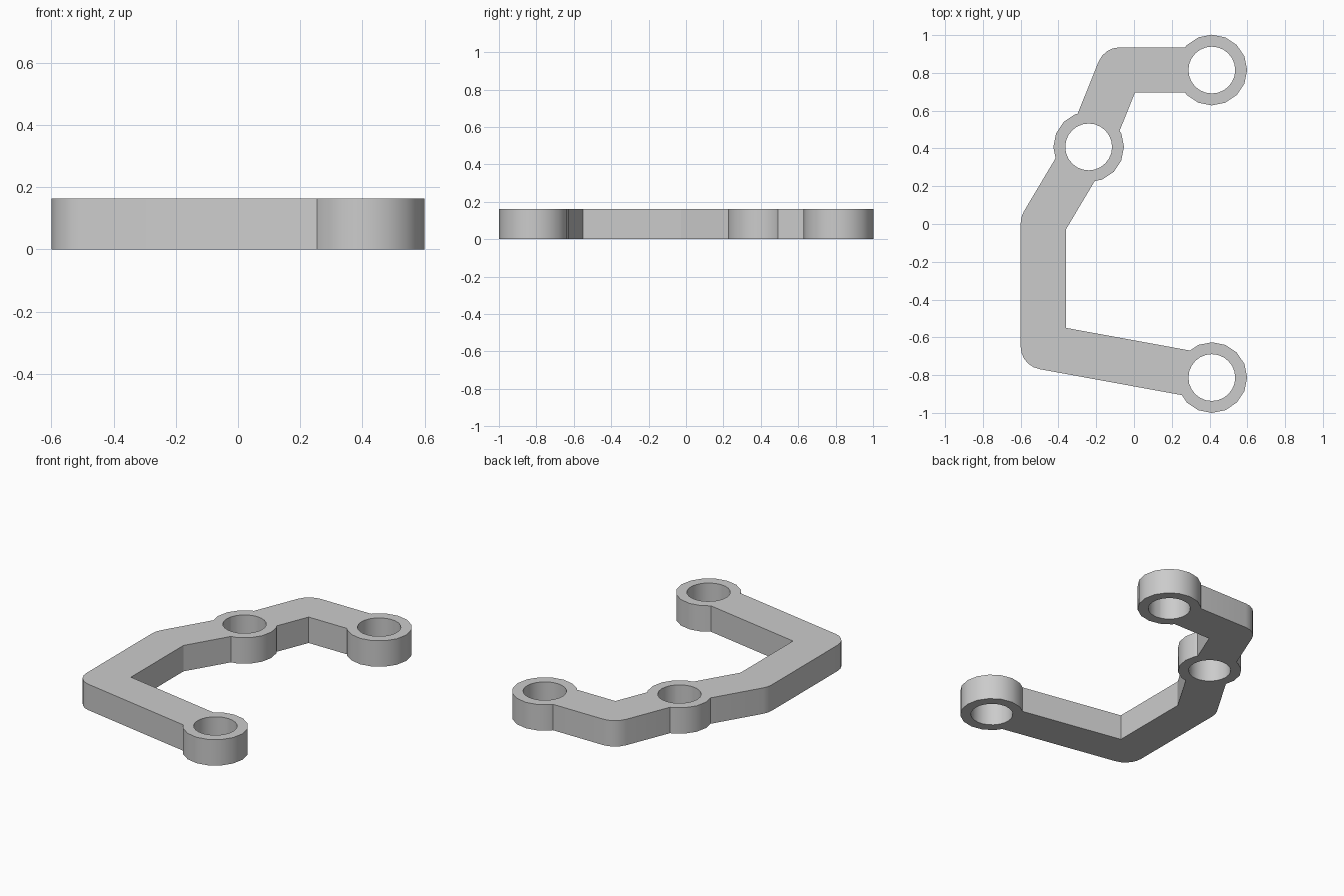
import bpy
import bmesh
import math
from mathutils import Vector

HEIGHT = 0.163
HALF_WIDTH = 0.12
BOSS_RADIUS = 0.187
HOLE_RADIUS = 0.124

# Centre line of the arm, from the front boss round to the back boss
PATH = [Vector(p) for p in ((0.412, -0.813), (-0.48, -0.65), (-0.48, 0.005),
                            (-0.24, 0.408), (-0.076, 0.815), (0.412, 0.815))]
BOSSES = [PATH[0], PATH[3], PATH[5]]

cube = bpy.data.objects.get("Cube")
if cube:
    bpy.data.objects.remove(cube, do_unlink=True)

grey = bpy.data.materials.new("plain grey")
grey.use_nodes = True
colour = (0.6, 0.6, 0.6, 1)
grey.diffuse_color = colour
grey.node_tree.nodes["Principled BSDF"].inputs["Base Color"].default_value = colour


def prism(name, loops, bottom, top):
    """Extrude closed flat loops into solid prisms in one object."""
    bm = bmesh.new()
    for loop in loops:
        face = bm.faces.new([bm.verts.new((p.x, p.y, bottom)) for p in loop])
        side = bmesh.ops.extrude_face_region(bm, geom=[face])
        verts = [v for v in side["geom"] if isinstance(v, bmesh.types.BMVert)]
        bmesh.ops.translate(bm, verts=verts, vec=(0, 0, top - bottom))
    bmesh.ops.recalc_face_normals(bm, faces=bm.faces)
    mesh = bpy.data.meshes.new(name)
    bm.to_mesh(mesh)
    bm.free()
    mesh.materials.append(grey)
    obj = bpy.data.objects.new(name, mesh)
    bpy.context.collection.objects.link(obj)
    return obj


def circle(centre, radius, sides):
    return [centre + radius * Vector((math.cos(a), math.sin(a)))
            for a in (2 * math.pi * i / sides for i in range(sides))]


def arm_outline():
    """Offset the centre line: round outer bends, mitred inner bends."""
    dirs = [(b - a).normalized() for a, b in zip(PATH, PATH[1:])]
    normals = [Vector((-d.y, d.x)) for d in dirs]
    outer = [PATH[0] + normals[0] * HALF_WIDTH]
    inner = [PATH[0] - normals[0] * HALF_WIDTH]
    for point, n0, n1 in zip(PATH[1:-1], normals, normals[1:]):
        mitre = (n0 + n1) * HALF_WIDTH / (1 + n0.dot(n1))
        inner.append(point - mitre)
        turn = math.atan2(n0.cross(n1), n0.dot(n1))
        if turn > -0.3:
            outer.append(point + mitre)
            continue
        steps = max(2, round(abs(turn) / math.radians(16)))
        start = math.atan2(n0.y, n0.x)
        for i in range(steps + 1):
            a = start + turn * i / steps
            outer.append(point + HALF_WIDTH * Vector((math.cos(a), math.sin(a))))
    outer.append(PATH[-1] + normals[-1] * HALF_WIDTH)
    inner.append(PATH[-1] - normals[-1] * HALF_WIDTH)
    return outer + inner[::-1]


def boolean(target, tool, operation):
    tool.hide_render = True
    mod = target.modifiers.new(operation, 'BOOLEAN')
    mod.operation = operation
    mod.solver = 'EXACT'
    mod.object = tool
    bpy.context.view_layer.objects.active = target
    bpy.ops.object.modifier_apply(modifier=mod.name)
    bpy.data.objects.remove(tool, do_unlink=True)


# Bent arm, merged with its three round bosses, then bored through
arm = prism("bracket_arm", [arm_outline()], 0, HEIGHT)
bosses = prism("bosses", [circle(c, BOSS_RADIUS, 16) for c in BOSSES], 0, HEIGHT)
holes = prism("hole_cutters", [circle(c, HOLE_RADIUS, 24) for c in BOSSES],
              -0.1, HEIGHT + 0.1)
boolean(arm, bosses, 'UNION')
boolean(arm, holes, 'DIFFERENCE')

# Smooth round walls, sharp rims and corners
bpy.ops.object.select_all(action='DESELECT')
arm.select_set(True)
bpy.context.view_layer.objects.active = arm
bpy.ops.object.shade_smooth_by_angle(angle=math.radians(30))
